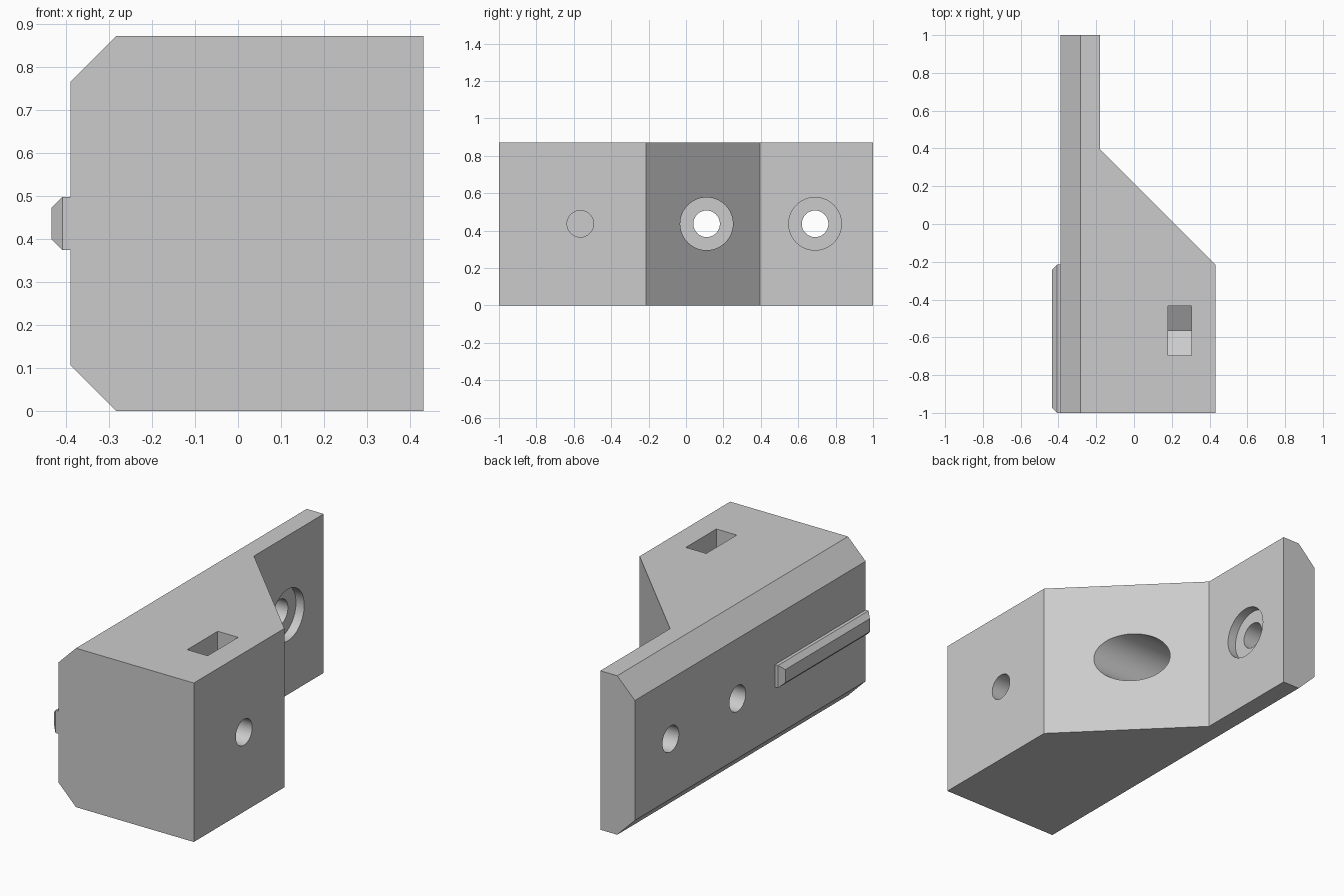
import bpy, bmesh, math
from mathutils import Matrix

if "Cube" in bpy.data.objects:
    bpy.data.objects.remove(bpy.data.objects["Cube"], do_unlink=True)

HEIGHT = 0.872
MID = HEIGHT / 2
LEFT, RIGHT, PLATE = -0.39, 0.432, -0.18

grey = bpy.data.materials.new("plain grey")
grey.use_nodes = True
grey.diffuse_color = (0.6, 0.6, 0.6, 1)
grey.node_tree.nodes["Principled BSDF"].inputs["Base Color"].default_value = (0.6, 0.6, 0.6, 1)


def make_object(name, bm):
    bmesh.ops.recalc_face_normals(bm, faces=bm.faces)
    mesh = bpy.data.meshes.new(name)
    bm.to_mesh(mesh)
    bm.free()
    mesh.materials.append(grey)
    obj = bpy.data.objects.new(name, mesh)
    bpy.context.collection.objects.link(obj)
    return obj


def prism(points, direction):
    """Extrude a closed outline along a direction."""
    bm = bmesh.new()
    face = bm.faces.new([bm.verts.new(p) for p in points])
    new = bmesh.ops.extrude_face_region(bm, geom=[face])["geom"]
    bmesh.ops.translate(bm, vec=direction,
                        verts=[v for v in new if isinstance(v, bmesh.types.BMVert)])
    return bm


def bevel_edges(bm, rule, width):
    edges = [e for e in bm.edges if rule(*e.verts)]
    bmesh.ops.bevel(bm, geom=edges, offset=width, segments=1, affect='EDGES')


def hole(name, y, radius, x0, x1):
    """Round cutter along x."""
    bm = bmesh.new()
    place = Matrix.Translation(((x0 + x1) / 2, y, MID)) @ Matrix.Rotation(math.pi / 2, 4, 'Y')
    bmesh.ops.create_cone(bm, cap_ends=True, segments=64, radius1=radius,
                          radius2=radius, depth=x1 - x0, matrix=place)
    return make_object(name, bm)


# Bracket body: plan outline raised to full height, long outer edges chamfered
outline = [(LEFT, -1), (RIGHT, -1), (RIGHT, -0.215), (PLATE, 0.395), (PLATE, 1), (LEFT, 1)]
bm = prism([(x, y, 0) for x, y in outline], (0, 0, HEIGHT))
bevel_edges(bm, lambda a, b: max(a.co.x, b.co.x) < LEFT + 0.001
            and abs(a.co.z - b.co.z) < 0.001, 0.107)
body = make_object("bracket_body", bm)

# Nut pocket: open at the top, pointed hexagonal floor
NUT_Y, flat = -0.565, 0.132
point = flat / math.cos(math.pi / 6)
pocket = [(flat, 1 - MID), (-flat, 1 - MID), (-flat, -point / 2), (0, -point), (flat, -point / 2)]
cutters = [make_object("nut_pocket_cutter",
                       prism([(0.18, NUT_Y + y, MID + z) for y, z in pocket], (0.124, 0, 0)))]

# Screw holes with counterbores, and the blind clamp hole
for name, y in (("middle", 0.11), ("rear", 0.69)):
    cutters.append(hole(name + "_hole_cutter", y, 0.071, -0.6, 0.6))
    cutters.append(hole(name + "_counterbore_cutter", y, 0.141, -0.23, 0.7))
cutters.append(hole("clamp_hole_cutter", NUT_Y, 0.071, 0.0, 0.6))

bpy.context.view_layer.objects.active = body
for cutter in cutters:
    mod = body.modifiers.new(cutter.name, 'BOOLEAN')
    mod.operation = 'DIFFERENCE'
    mod.solver = 'EXACT'
    mod.object = cutter
    bpy.ops.object.modifier_apply(modifier=mod.name)
    bpy.data.objects.remove(cutter, do_unlink=True)

# Locating rail on the outer face, chamfered all round its outer side
OUT = -0.434
corners = [(-1, 0.374), (-0.215, 0.374), (-0.215, 0.498), (-1, 0.498)]
bm = prism([(OUT, y, z) for y, z in corners], (LEFT - OUT + 0.01, 0, 0))
bevel_edges(bm, lambda a, b: max(a.co.x, b.co.x) < OUT + 0.001, 0.026)
rail = make_object("locating_rail", bm)

# Smooth bores, crisp edges
bpy.ops.object.select_all(action='DESELECT')
body.select_set(True)
bpy.context.view_layer.objects.active = body
bpy.ops.object.shade_smooth_by_angle(angle=math.radians(25))
